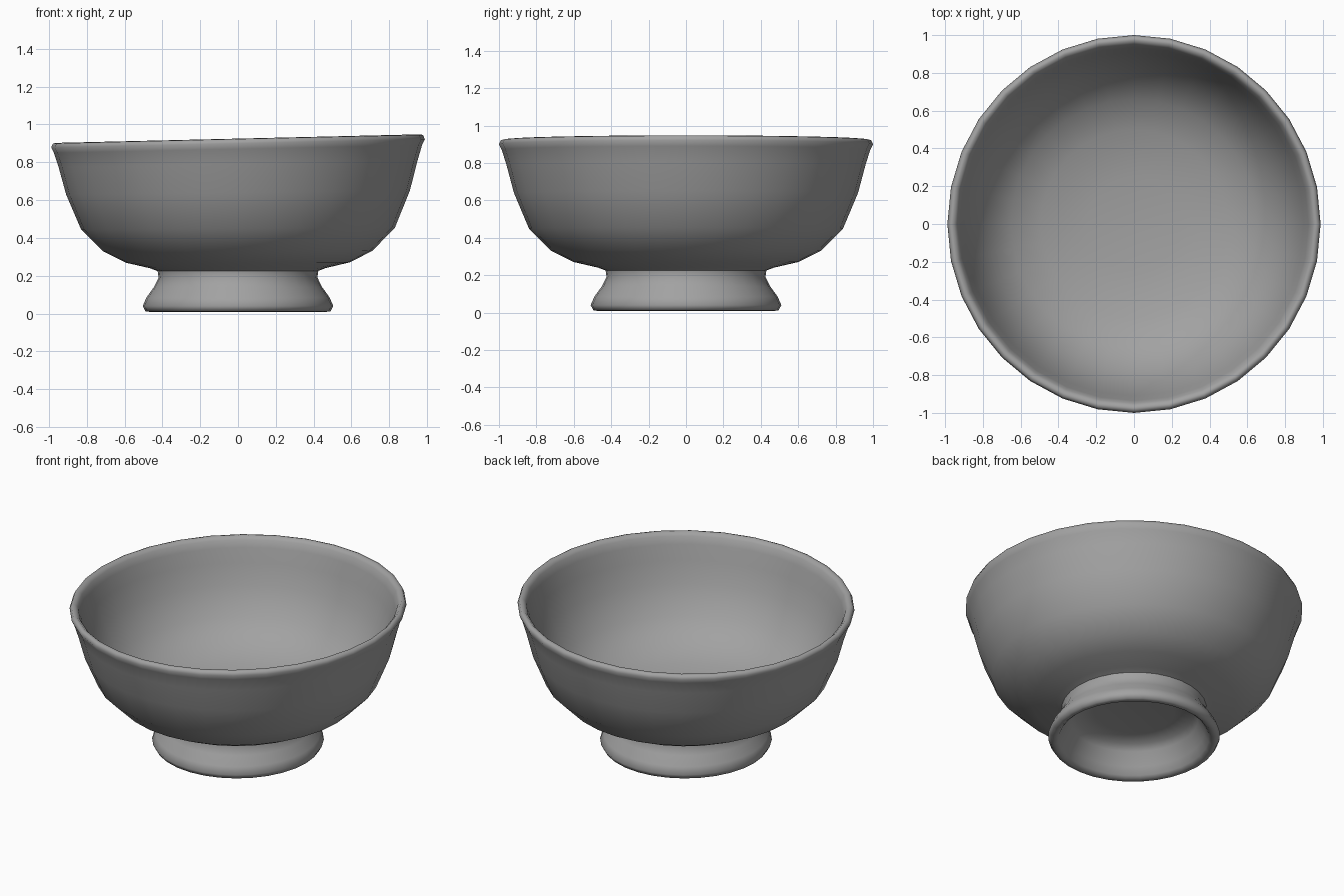
import bpy, bmesh, math

if "Cube" in bpy.data.objects:
    bpy.data.objects.remove(bpy.data.objects["Cube"])

SIDES = 32

grey = bpy.data.materials.new("grey_ceramic")
grey.use_nodes = True
colour = (0.36, 0.36, 0.36, 1)
grey.diffuse_color = colour
grey.node_tree.nodes["Principled BSDF"].inputs["Base Color"].default_value = colour


def lathe(name, profile):
    """Spin an open (radius, height) profile; points on the axis weld together."""
    bm = bmesh.new()
    verts = [bm.verts.new((r, 0, z)) for r, z in profile]
    edges = [bm.edges.new(pair) for pair in zip(verts, verts[1:])]
    bmesh.ops.spin(bm, geom=verts + edges, cent=(0, 0, 0), axis=(0, 0, 1),
                   angle=math.tau, steps=SIDES, use_merge=True)
    bmesh.ops.remove_doubles(bm, verts=bm.verts, dist=0.0005)
    bmesh.ops.recalc_face_normals(bm, faces=bm.faces)
    # Hand-thrown look: the rim leans up towards the left side
    for v in bm.verts:
        v.co.z += 0.023 * v.co.x * (v.co.z / 0.92) ** 2
        v.co.x *= 0.988
    mesh = bpy.data.meshes.new(name)
    bm.to_mesh(mesh)
    bm.free()
    mesh.materials.append(grey)
    obj = bpy.data.objects.new(name, mesh)
    bpy.context.collection.objects.link(obj)
    bpy.ops.object.select_all(action="DESELECT")
    obj.select_set(True)
    bpy.context.view_layer.objects.active = obj
    bpy.ops.object.shade_smooth_by_angle(angle=math.radians(60))
    return obj


# One continuous wall: foot hollow, flared foot, outer bowl, rounded rim, inside
lathe("footed_bowl", [
    (0, 0.20), (0.24, 0.20), (0.35, 0.185), (0.38, 0.15), (0.42, 0.07), (0.445, 0.025),
    (0.465, 0.008), (0.495, 0.012), (0.51, 0.04), (0.49, 0.085), (0.45, 0.14),
    (0.425, 0.19), (0.43, 0.225), (0.47, 0.24), (0.60, 0.27), (0.72, 0.33),
    (0.84, 0.45), (0.92, 0.64), (0.96, 0.79), (0.985, 0.87), (1.0, 0.90),
    (0.99, 0.922), (0.97, 0.925), (0.95, 0.905), (0.935, 0.86), (0.91, 0.77), (0.87, 0.64),
    (0.78, 0.47), (0.66, 0.365), (0.50, 0.30), (0.25, 0.265), (0, 0.26),
])
